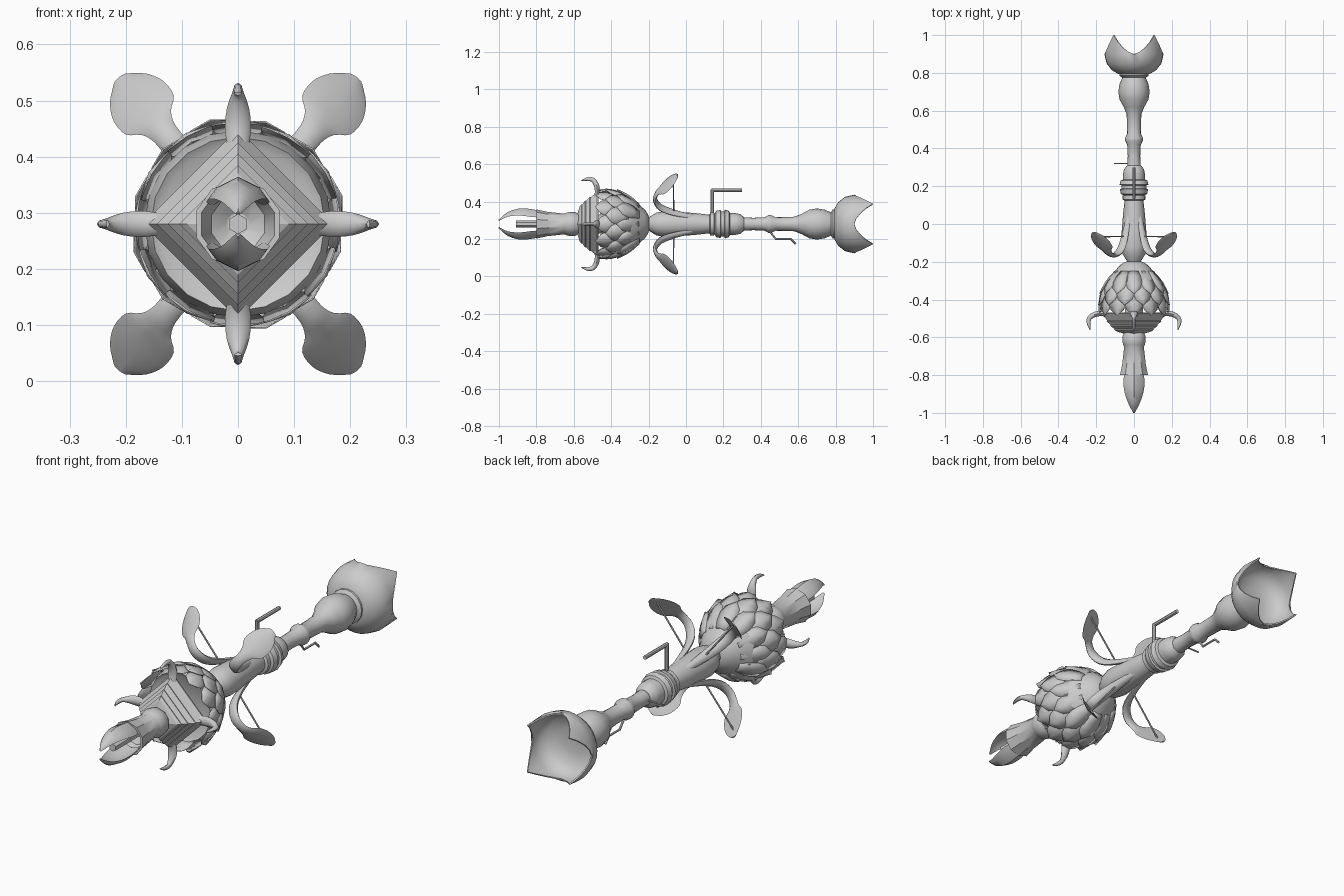
import bpy, bmesh, math
from mathutils import Vector, Matrix

if "Cube" in bpy.data.objects:
    bpy.data.objects.remove(bpy.data.objects["Cube"])

CZ = 0.28  # height of the long axis
grey = bpy.data.materials.new("stone_grey")
grey.diffuse_color = (0.6, 0.6, 0.6, 1)
grey.use_nodes = True
grey.node_tree.nodes["Principled BSDF"].inputs["Base Color"].default_value = grey.diffuse_color


def finish(bm, name, angle=35):
    """Turn a bmesh built around the y axis into a shaded object."""
    bmesh.ops.recalc_face_normals(bm, faces=bm.faces)
    me = bpy.data.meshes.new(name)
    bm.to_mesh(me)
    bm.free()
    ob = bpy.data.objects.new(name, me)
    bpy.context.collection.objects.link(ob)
    ob.location.z = CZ
    me.materials.append(grey)
    bpy.ops.object.select_all(action='DESELECT')
    ob.select_set(True)
    bpy.context.view_layer.objects.active = ob
    bpy.ops.object.shade_smooth_by_angle(angle=math.radians(angle))
    return ob


def loft(bm, rings, caps=True):
    """Skin a list of closed point rings."""
    vs = [[bm.verts.new(p) for p in ring] for ring in rings]
    n = len(vs[0])
    for a, b in zip(vs, vs[1:]):
        for i in range(n):
            j = (i + 1) % n
            bm.faces.new((a[i], a[j], b[j], b[i]))
    if caps:
        bm.faces.new(vs[0])
        bm.faces.new(vs[-1])


def lathe(name, profile, n=16, turn=0.0, angle=35, caps=True):
    """Revolve (y, radius) points about the long axis."""
    bm = bmesh.new()
    steps = [turn + math.tau * i / n for i in range(n)]
    loft(bm, [[(r * math.cos(a), y, r * math.sin(a)) for a in steps] for y, r in profile], caps)
    return finish(bm, name, angle)


def smooth_path(pts, sub=3):
    """Catmull-Rom through equal-length tuples."""
    v = [Vector(p) for p in pts]
    v = [2 * v[0] - v[1]] + v + [2 * v[-1] - v[-2]]
    out = []
    for i in range(1, len(v) - 2):
        a, b, c, d = v[i - 1:i + 3]
        for k in range(sub):
            t = k / sub
            out.append(0.5 * (2 * b + (c - a) * t + (2 * a - 5 * b + 4 * c - d) * t * t
                              + (3 * b - a - 3 * c + d) * t ** 3))
    return out + [v[-2]]


def leaf(name, pts, angles, n=8, curl=0.0):
    """Sweep an ellipse along (radius, y, half width, half thickness), one copy per angle;
    curl bends the edges toward the long axis."""
    path = smooth_path(pts)
    for k, deg in enumerate(angles):
        rot = Matrix.Rotation(-math.radians(deg), 3, 'Y')
        bm = bmesh.new()
        rings = []
        for i, p in enumerate(path):
            q0, q1 = path[max(i - 1, 0)], path[min(i + 1, len(path) - 1)]
            t = Vector((q1[0] - q0[0], q1[1] - q0[1])).normalized()
            ring = []
            for s in range(n):
                a = math.tau * s / n
                off = p[3] * math.sin(a)
                drop = curl * p[2] * math.cos(a) ** 2
                ring.append(rot @ Vector((p[0] - t.y * off - drop, p[1] + t.x * off,
                                          p[2] * math.cos(a))))
            rings.append(ring)
        loft(bm, rings)
        finish(bm, f"{name}_{k + 1}", 50)


def rod(name, pts, r, n=6):
    """Bent bar through points measured from the long axis."""
    bm = bmesh.new()
    pts = [Vector(p) for p in pts]
    for a, b in zip(pts, pts[1:]):
        d = b - a
        m = Matrix.Translation((a + b) / 2) @ d.to_track_quat('Z', 'Y').to_matrix().to_4x4()
        bmesh.ops.create_cone(bm, cap_ends=True, segments=n, radius1=r, radius2=r,
                              depth=d.length + r, matrix=m)
    return finish(bm, name)


# Muzzle with a hollow mouth
lathe("muzzle", [(-0.72, 0.02), (-0.74, 0.05), (-0.80, 0.068), (-0.80, 0.078), (-0.74, 0.065),
                 (-0.65, 0.055), (-0.64, 0.06), (-0.62, 0.065), (-0.59, 0.063), (-0.57, 0.05),
                 (-0.40, 0.05)], n=10, turn=math.pi / 2)
rod("muzzle_core", [(0, -0.90, 0), (0, -0.70, 0)], 0.018)
leaf("muzzle_claw", [(0.06, -0.77, 0.045, 0.008), (0.072, -0.83, 0.056, 0.008),
                     (0.075, -0.89, 0.05, 0.008), (0.058, -0.95, 0.03, 0.006),
                     (0.02, -1.0, 0.004, 0.003)], (90, 270), curl=0.6)

# Layered square collar and its four corner claws
lathe("square_collar", [(-0.58, 0.055), (-0.57, 0.09), (-0.56, 0.105), (-0.555, 0.103),
                        (-0.54, 0.125), (-0.535, 0.123), (-0.515, 0.145), (-0.51, 0.143),
                        (-0.475, 0.17), (-0.468, 0.168), (-0.48, 0.14), (-0.53, 0.05)],
      n=4, angle=15)
leaf("collar_claw", [(0.12, -0.49, 0.015, 0.012), (0.165, -0.475, 0.023, 0.013),
                     (0.205, -0.478, 0.020, 0.014), (0.235, -0.497, 0.010, 0.012),
                     (0.240, -0.525, 0.008, 0.010), (0.232, -0.56, 0.006, 0.003)],
     (0, 90, 180, 270))

# Bulb, hollow at the front, with three rows of overlapping scales
lathe("bulb", [(-0.40, 0.04), (-0.41, 0.14), (-0.42, 0.155), (-0.38, 0.167), (-0.33, 0.160),
               (-0.28, 0.133), (-0.245, 0.098), (-0.22, 0.077), (-0.205, 0.055),
               (-0.195, 0.03)], n=20)


def scale_row(name, base, tip, half, count, shift, flare):
    """Ring of pointed shield plates; base and tip are (y, radius)."""
    bm = bmesh.new()
    widths = (0.8, 1.0, 1.0, 0.75, 0.0)
    rows = len(widths)
    for c in range(count):
        mid = math.tau * (c + shift) / count
        grid = []
        for i in range(rows):
            t = i / (rows - 1)
            y = base[0] + (tip[0] - base[0]) * t
            r = base[1] + (tip[1] - base[1]) * t + 0.013 * math.sin(math.pi * t) + flare * t ** 4
            row = []
            for s in (-1, 0, 1):
                a = mid + s * half * widths[i]
                rr = r - (0.004 if s else 0)
                row.append(bm.verts.new((rr * math.cos(a), y, rr * math.sin(a))))
            grid.append(row)
        for a, b in zip(grid, grid[1:]):
            for s in range(2):
                bm.faces.new((a[s], a[s + 1], b[s + 1], b[s]))
    bmesh.ops.remove_doubles(bm, verts=bm.verts, dist=0.0005)
    ob = finish(bm, name, 50)
    mod = ob.modifiers.new("thickness", 'SOLIDIFY')
    mod.thickness = 0.003


scale_row("scales_back", (-0.25, 0.105), (-0.37, 0.178), 0.28, 12, 0.0, 0.006)
scale_row("scales_middle", (-0.31, 0.150), (-0.43, 0.184), 0.28, 12, 0.5, 0.010)
scale_row("scales_front", (-0.37, 0.168), (-0.485, 0.172), 0.28, 12, 0.0, 0.012)

# Fluted body, collar rings, grip and rear bulge
lathe("body", [(-0.21, 0.03), (-0.195, 0.038), (-0.16, 0.060), (-0.12, 0.068), (-0.05, 0.066),
               (0.05, 0.058), (0.125, 0.05), (0.13, 0.062), (0.15, 0.062), (0.155, 0.05)])
lathe("collar_rings", [(0.15, 0.05), (0.16, 0.070), (0.185, 0.075), (0.188, 0.066),
                       (0.205, 0.066), (0.208, 0.077), (0.23, 0.070), (0.235, 0.058),
                       (0.265, 0.058), (0.29, 0.053), (0.31, 0.036)])
lathe("grip", [(0.30, 0.036), (0.36, 0.033), (0.42, 0.036), (0.44, 0.047), (0.455, 0.047),
               (0.48, 0.036), (0.53, 0.037), (0.58, 0.039), (0.62, 0.055), (0.66, 0.077),
               (0.70, 0.083), (0.74, 0.077), (0.775, 0.062), (0.785, 0.078), (0.81, 0.078)])

# Butt cup whose rim rises to four diagonal points
bm = bmesh.new()
N = 32
shape = [(0.79, 0.06), (0.795, 0.085), (0.815, 0.118), (0.85, 0.145), (0.90, 0.157), (1.0, 0.153)]
shape += [(1.0, 0.147), (0.895, 0.15), (0.855, 0.138), (0.83, 0.112), (0.815, 0.06)]
rings = []
for y, r in shape:
    ring = []
    for i in range(N):
        a = math.tau * i / N
        rise = abs(((a / (math.pi / 2) + 0.5) % 1) - 0.5) * 2
        yy = 0.90 + 0.10 * rise ** 1.6 if y == 1.0 else y
        ring.append((r * math.cos(a), yy, r * math.sin(a)))
    rings.append(ring)
loft(bm, rings)
bmesh.ops.remove_doubles(bm, verts=bm.verts, dist=0.001)
finish(bm, "butt_cup", 40)

# Four curling bow arms with their strings
arm_angles = (51, 129, 231, 309)
leaf("bow_arm", [(0.045, 0.06, 0.012, 0.008), (0.078, -0.06, 0.022, 0.012),
                 (0.115, -0.135, 0.026, 0.013), (0.165, -0.165, 0.025, 0.012),
                 (0.21, -0.157, 0.024, 0.009), (0.237, -0.138, 0.034, 0.007),
                 (0.258, -0.118, 0.055, 0.006), (0.290, -0.088, 0.057, 0.005),
                 (0.317, -0.062, 0.042, 0.004), (0.335, -0.045, 0.016, 0.003)],
     arm_angles, curl=0.15)
for k, deg in enumerate(arm_angles):
    a = math.radians(deg)
    rod(f"bow_string_{k + 1}", [(0.05 * math.cos(a), -0.065, 0.05 * math.sin(a)),
                                (0.31 * math.cos(a), -0.068, 0.31 * math.sin(a))], 0.004)

# Crank handle, side pin and trigger
rod("crank", [(0, 0.14, 0.04), (0, 0.14, 0.18), (0, 0.295, 0.18)], 0.009, 8)
rod("side_pin", [(-0.105, 0.32, 0), (-0.01, 0.32, 0)], 0.004)
rod("trigger", [(0, 0.44, -0.03), (0, 0.48, -0.08), (0, 0.56, -0.08), (0, 0.585, -0.105)], 0.005)
